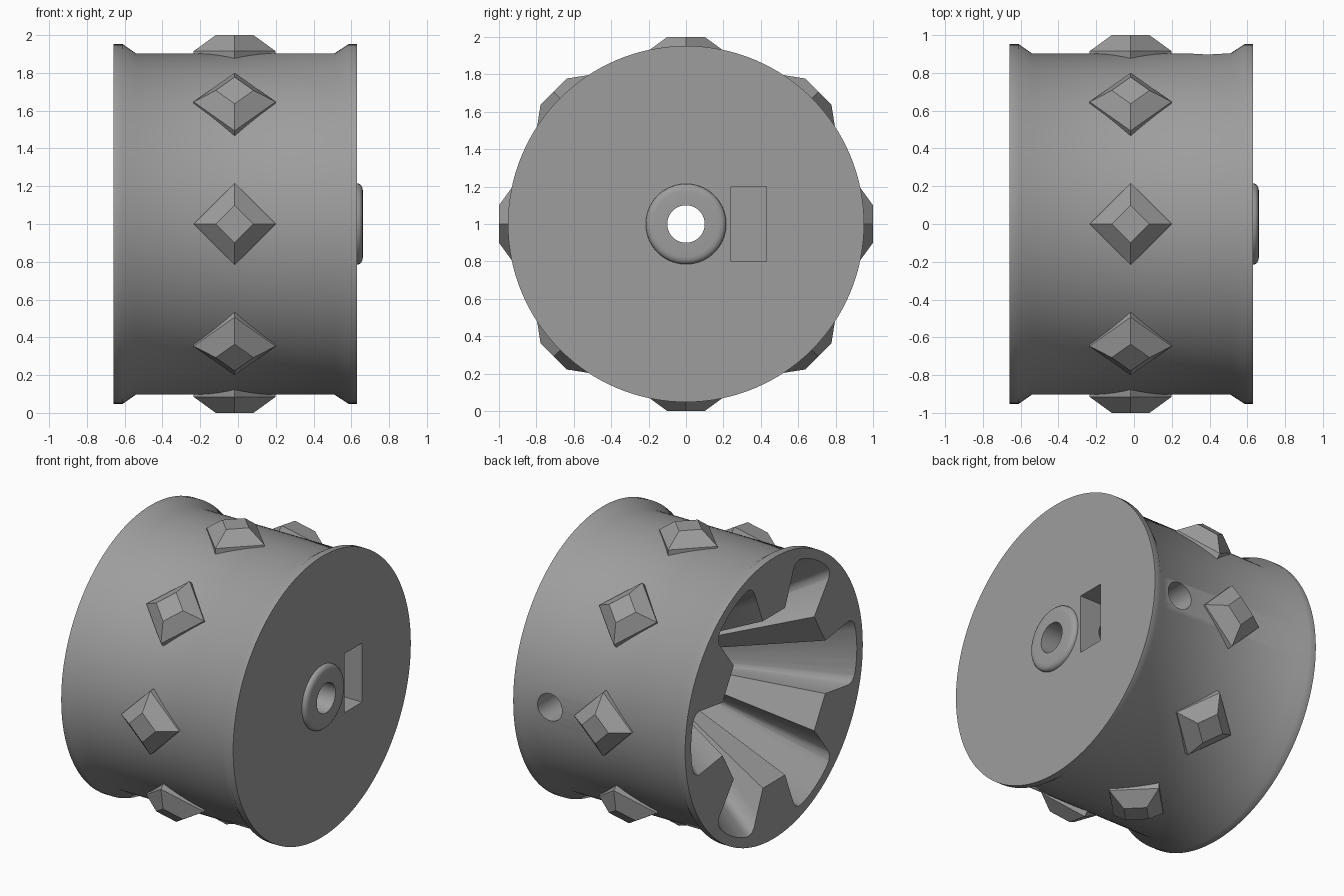
import bpy, bmesh, math
from mathutils import Matrix, Vector

if "Cube" in bpy.data.objects:
    bpy.data.objects.remove(bpy.data.objects["Cube"])

grey = bpy.data.materials.new("grey")
grey.diffuse_color = (0.34, 0.34, 0.34, 1)
grey.use_nodes = True
grey.node_tree.nodes["Principled BSDF"].inputs["Base Color"].default_value = grey.diffuse_color


def make(name, bm, mat=None):
    bmesh.ops.recalc_face_normals(bm, faces=bm.faces)
    me = bpy.data.meshes.new(name)
    bm.to_mesh(me)
    bm.free()
    ob = bpy.data.objects.new(name, me)
    bpy.context.collection.objects.link(ob)
    if mat:
        me.materials.append(mat)
    return ob


def loft(name, rings, mat=None, closed=False):
    """Skin a list of point rings, capping the ends or closing the loop."""
    bm = bmesh.new()
    loops = [[bm.verts.new(p) for p in ring] for ring in rings]
    pairs = list(zip(loops, loops[1:]))
    if closed:
        pairs.append((loops[-1], loops[0]))
    for a, b in pairs:
        n = len(a)
        for i in range(n):
            j = (i + 1) % n
            bm.faces.new((a[i], a[j], b[j], b[i]))
    if not closed:
        bm.faces.new(loops[0])
        bm.faces.new(loops[-1])
    return make(name, bm, mat)


def circle(x, r, n=128):
    return [(x, r * math.cos(2 * math.pi * i / n), 1 + r * math.sin(2 * math.pi * i / n))
            for i in range(n)]


# Wheel drum with flared rims, rounded boss and axle bore
profile = [(-0.66, 0.1), (-0.66, 0.952), (-0.61, 0.952), (-0.54, 0.903), (0.51, 0.903),
           (0.585, 0.952), (0.63, 0.952), (0.63, 0.215), (0.642, 0.213), (0.652, 0.205),
           (0.659, 0.192), (0.661, 0.175), (0.661, 0.1)]
wheel = loft("wheel_drum", [circle(x, r) for x, r in profile], grey, closed=True)

# Six-lobed tapering recess behind the wheel face
half = [(0.55, 0.18), (0.80, 0.215), (0.835, 0.205), (0.86, 0.18), (0.873, 0.14), (0.885, 0.07)]
lobe = [(r, -w) for r, w in half] + [(0.888, 0)] + [(r, w) for r, w in reversed(half)]
star = []
for k in range(6):
    c, s = math.cos(k * math.pi / 3), math.sin(k * math.pi / 3)
    star += [(r * c - w * s, r * s + w * c) for r, w in lobe]


def star_ring(x):
    f = 1 + (0.28 - 1) * (x + 0.66) / 0.81
    return [(x, y * f, 1 + z * f) for y, z in star]


recess = loft("recess_cutter", [star_ring(-0.70), star_ring(0.15)])

# Deep nut slot in the closed face
slot = loft("slot_cutter", [[(0.19, 0.24, z), (0.19, 0.43, z), (0.70, 0.43, z), (0.70, 0.24, z)]
                            for z in (0.8, 1.2)])

# Set screw hole through the rear of the drum
bm = bmesh.new()
bmesh.ops.create_cone(bm, cap_ends=True, segments=48, radius1=0.092, radius2=0.092, depth=1.2,
                      matrix=Matrix.Translation((0.39, 0.6, 1)) @ Matrix.Rotation(math.pi / 2, 4, 'X'))
screw = make("screw_hole_cutter", bm)

for cutter in (recess, slot, screw):
    m = wheel.modifiers.new(cutter.name, 'BOOLEAN')
    m.operation, m.solver, m.object = 'DIFFERENCE', 'EXACT', cutter
bpy.context.view_layer.update()
result = bpy.data.meshes.new_from_object(wheel.evaluated_get(bpy.context.evaluated_depsgraph_get()))
wheel.modifiers.clear()
wheel.data = result
wheel.data.materials.clear()
wheel.data.materials.append(grey)
for cutter in (recess, slot, screw):
    bpy.data.objects.remove(cutter)
bpy.context.view_layer.objects.active = wheel
wheel.select_set(True)
bpy.ops.object.shade_smooth_by_angle(angle=math.radians(36))

# Eight diamond studs around the tread
for k in range(8):
    turn = Matrix.Rotation(k * math.pi / 4, 3, 'X')
    rings = []
    for r, h in ((0.85, 0.217), (0.915, 0.217), (1.0, 0.1)):
        pts = [(h, 0, r), (0, h, r), (-h, 0, r), (0, -h, r)]
        rings.append([turn @ Vector(p) + Vector((-0.018, 0, 1)) for p in pts])
    loft(f"tread_stud_{k + 1}", rings, grey)
